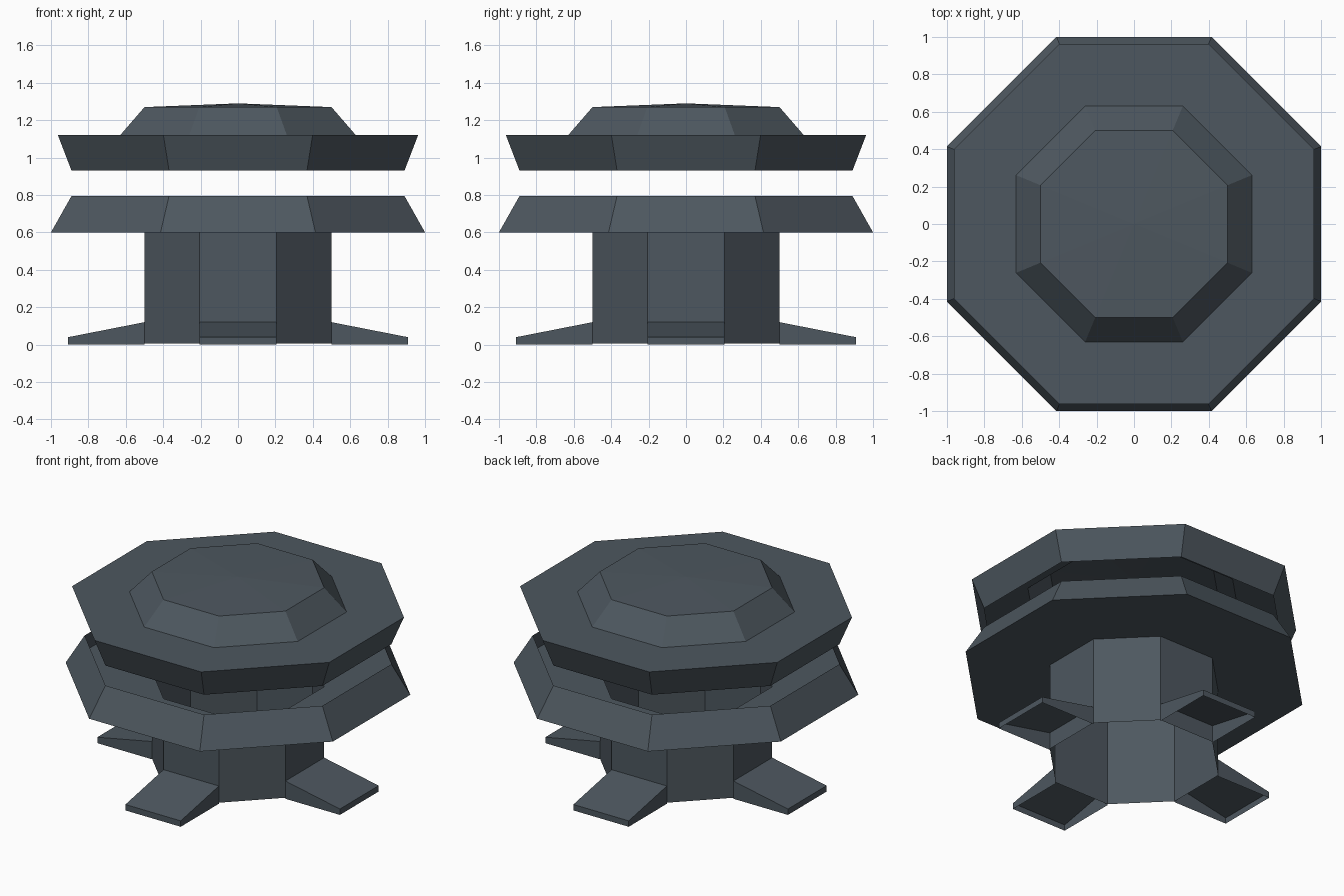
import bpy, math

if "Cube" in bpy.data.objects:
    bpy.data.objects.remove(bpy.data.objects["Cube"])

metal = bpy.data.materials.new("dark slate metal")
metal.diffuse_color = (0.075, 0.096, 0.115, 1)
metal.use_nodes = True
metal.node_tree.nodes["Principled BSDF"].inputs["Base Color"].default_value = metal.diffuse_color


def make(name, verts, faces):
    mesh = bpy.data.meshes.new(name)
    mesh.from_pydata(verts, [], faces)
    mesh.materials.append(metal)
    obj = bpy.data.objects.new(name, mesh)
    bpy.context.collection.objects.link(obj)
    return obj


def octagon_shell(name, profile, tip=None):
    """Open eight-sided shell through (flat distance, z) rings, with flats on the axes."""
    verts, faces = [], []
    for flat, z in profile:
        r = flat / math.cos(math.pi / 8)
        for i in range(8):
            a = math.pi / 8 + i * math.pi / 4
            verts.append((r * math.cos(a), r * math.sin(a), z))
    for k in range(len(profile) - 1):
        for i in range(8):
            j = (i + 1) % 8
            faces.append((k * 8 + i, k * 8 + j, k * 8 + 8 + j, k * 8 + 8 + i))
    if tip is not None:
        verts.append((0, 0, tip))
        b = (len(profile) - 1) * 8
        faces += [(b + i, b + (i + 1) % 8, b + 8) for i in range(8)]
    return make(name, verts, faces)


# hollow column, open at both ends
octagon_shell("column", [(0.5, 0.007), (0.5, 0.6)])

# lower dish: flat floor around the column and an inward-leaning rim
octagon_shell("lower_dish", [(0.5, 0.6), (1.0, 0.6), (0.89, 0.795)])

# floating upper lid: flaring skirt, flat top ring, raised cap with a shallow peak
octagon_shell("upper_lid", [(0.89, 0.93), (0.963, 1.12), (0.63, 1.12), (0.5, 1.27)], tip=1.29)

# four wedge feet, open underneath
w = 0.5 * math.tan(math.pi / 8)
for n, side in enumerate(("right", "back", "left", "front")):
    foot = make("foot_" + side,
                [(0.5, -w, 0), (0.5, w, 0), (0.908, w, 0), (0.908, -w, 0),
                 (0.5, -w, 0.12), (0.5, w, 0.12), (0.908, w, 0.04), (0.908, -w, 0.04)],
                [(4, 7, 6, 5), (3, 2, 6, 7), (0, 3, 7, 4), (2, 1, 5, 6)])
    foot.rotation_euler.z = n * math.pi / 2
